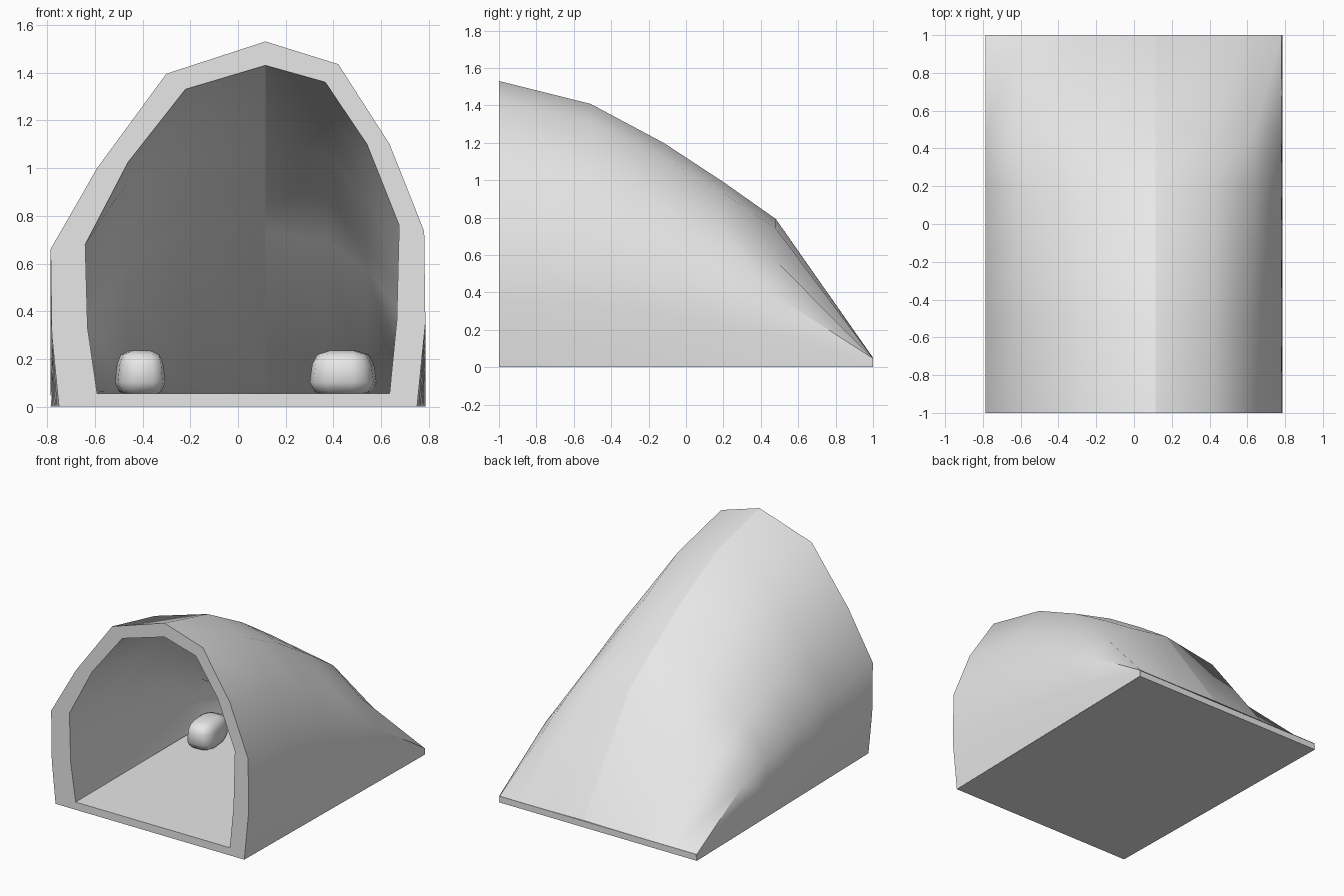
import bpy
import bmesh
import math
from mathutils import Matrix

cube = bpy.data.objects.get("Cube")
if cube:
    bpy.data.objects.remove(cube, do_unlink=True)

grey = bpy.data.materials.new("plain grey")
grey.use_nodes = True
grey.diffuse_color = (0.8, 0.8, 0.8, 1)
grey.node_tree.nodes["Principled BSDF"].inputs["Base Color"].default_value = (0.8, 0.8, 0.8, 1)


def finish(bm, name, angle, ridge_x=None):
    """Smooth gentle edges, keep steep ones and the ridge sharp."""
    bmesh.ops.recalc_face_normals(bm, faces=bm.faces)
    for f in bm.faces:
        f.smooth = True
    for e in bm.edges:
        on_ridge = ridge_x is not None and all(abs(v.co.x - ridge_x) < 1e-4 for v in e.verts)
        e.smooth = e.calc_face_angle(math.pi) < math.radians(angle) and not on_ridge
    mesh = bpy.data.meshes.new(name)
    bm.to_mesh(mesh)
    bm.free()
    mesh.materials.append(grey)
    obj = bpy.data.objects.new(name, mesh)
    bpy.context.collection.objects.link(obj)
    return obj


# Arched shell: outer and inner arches swept backwards while sinking
RIDGE = 0.115
outer = [(-0.75, 0), (-0.78, 0.3), (-0.785, 0.66), (-0.59, 1.0), (-0.3, 1.395), (RIDGE, 1.53),
         (0.42, 1.435), (0.635, 1.1), (0.78, 0.735), (0.785, 0.35), (0.75, 0)]
inner = [(-0.59, 0.055), (-0.63, 0.33), (-0.64, 0.68), (-0.46, 1.025), (-0.22, 1.33), (RIDGE, 1.43),
         (0.365, 1.36), (0.54, 1.1), (0.675, 0.76), (0.665, 0.36), (0.635, 0.055)]
outer_rows = [(-1, 1), (-0.51, 0.92), (-0.12, 0.784), (0.2, 0.647), (0.48, 0.518), (1, 0.033)]
inner_rows = [(-1, 1), (-0.51, 0.92), (-0.12, 0.77), (0.2, 0.625), (0.48, 0.495), (0.94, 0.01)]


def outer_point(x, z, y, s):
    if z == 0:                                   # feet spread towards the back
        return (math.copysign(0.7675 + 0.0175 * y, x), y, 0)
    return (x, y, max(z * s, 0.047))


def inner_point(x, z, y, s):
    return (x, y, 0.055 + (z - 0.055) * s)


bm = bmesh.new()
out = [[bm.verts.new(outer_point(x, z, y, s)) for x, z in outer] for y, s in outer_rows]
inn = [[bm.verts.new(inner_point(x, z, y, s)) for x, z in inner] for y, s in inner_rows]


def skin(a, b):
    for i in range(len(a) - 1):
        bm.faces.new((a[i], a[i + 1], b[i + 1], b[i]))


for grid in (out, inn):
    for a, b in zip(grid, grid[1:]):
        skin(a, b)
skin(out[0], inn[0])                             # front rim
skin(out[-1], inn[-1])                           # back lip
for side in (0, -1):                             # undersides of both walls
    skin([r[side] for r in out], [r[side] for r in inn])
finish(bm, "shelter_shell", 50, RIDGE)

# Floor slab, slightly wider and thinner at the back
bm = bmesh.new()
bmesh.ops.create_cube(bm, size=2)
for v in bm.verts:
    back = v.co.y > 0
    v.co.x *= 0.78 if back else 0.748
    v.co.y = 0.998 if back else -1
    v.co.z = 0 if v.co.z < 0 else (0.045 if back else 0.055)
finish(bm, "floor_slab", 30)


# Rounded lumps resting on the floor
def lump(name, x, width, turn):
    bm = bmesh.new()
    bmesh.ops.create_cube(bm, size=1)
    bmesh.ops.bevel(bm, geom=bm.edges[:], offset=0.3, segments=2, profile=0.5, affect='EDGES')
    for v in bm.verts:
        if v.co.z > 0:
            v.co.x *= 0.92
    bm.transform(Matrix.Translation((x, 0.24, 0.14)) @ Matrix.Rotation(turn, 4, 'Z')
                 @ Matrix.Diagonal((width, 0.3, 0.19, 1)))
    finish(bm, name, 50)


lump("right_lump", -0.41, 0.2, 0.1)
lump("left_lump", 0.44, 0.27, -0.1)
